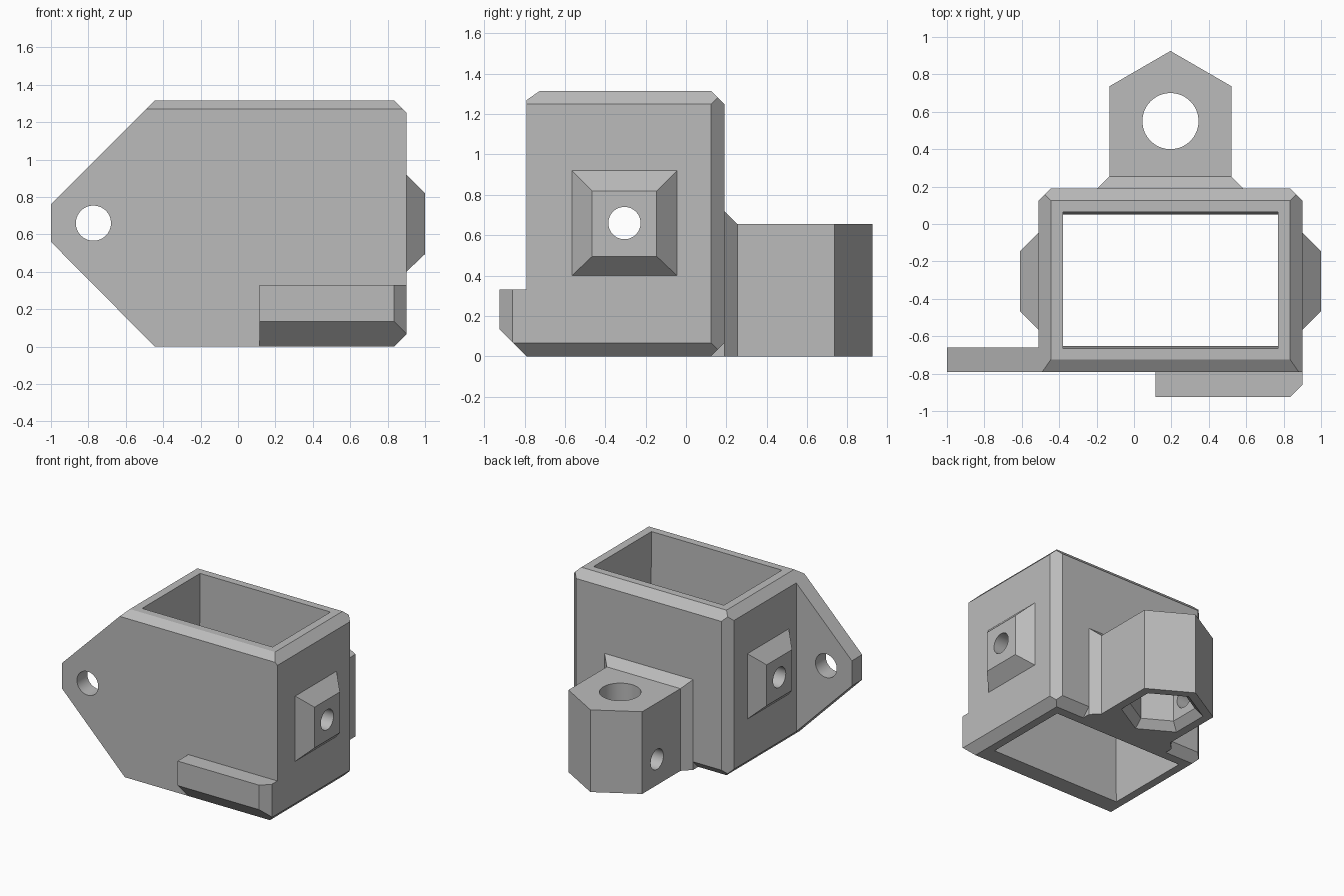
import bpy, bmesh, math
from mathutils import Vector, Matrix

cube = bpy.data.objects.get("Cube")
if cube:
    bpy.data.objects.remove(cube, do_unlink=True)

grey = bpy.data.materials.new("plain grey")
grey.use_nodes = True
grey.diffuse_color = (0.5, 0.5, 0.5, 1)
grey.node_tree.nodes["Principled BSDF"].inputs["Base Color"].default_value = (0.5, 0.5, 0.5, 1)


def hull(name, points, cuts=()):
    """Convex solid from its corners, trimmed by planes (point, outward normal)."""
    bm = bmesh.new()
    for p in points:
        bm.verts.new(p)
    bmesh.ops.convex_hull(bm, input=bm.verts[:])
    bmesh.ops.dissolve_limit(bm, angle_limit=0.01, verts=bm.verts[:], edges=bm.edges[:])
    for co, no in cuts:
        bmesh.ops.bisect_plane(bm, geom=bm.verts[:] + bm.edges[:] + bm.faces[:],
                               plane_co=co, plane_no=no, clear_outer=True)
        rim = [e for e in bm.edges if e.is_boundary]
        if rim:
            bmesh.ops.holes_fill(bm, edges=rim)
    bmesh.ops.recalc_face_normals(bm, faces=bm.faces[:])
    mesh = bpy.data.meshes.new(name)
    bm.to_mesh(mesh)
    bm.free()
    ob = bpy.data.objects.new(name, mesh)
    bpy.context.collection.objects.link(ob)
    mesh.materials.append(grey)
    return ob


def prism(name, outline, axis, a, b, cuts=()):
    """Outline in the two other axes, swept along the axis from a to b."""
    pts = []
    for d in (a, b):
        for p in outline:
            q = list(p)
            q.insert("xyz".index(axis), d)
            pts.append(q)
    return hull(name, pts, cuts)


def ring(u, v, r, n=64, turn=0):
    return [(u + r * math.cos(turn + math.tau * i / n),
             v + r * math.sin(turn + math.tau * i / n)) for i in range(n)]


def rect(u0, u1, v0, v1):
    return [(u0, v0), (u1, v0), (u1, v1), (u0, v1)]


def combine(target, tool, operation):
    mod = target.modifiers.new("join", 'BOOLEAN')
    mod.operation, mod.solver, mod.object = operation, 'EXACT', tool
    bpy.context.view_layer.update()
    ev = target.evaluated_get(bpy.context.evaluated_depsgraph_get())
    mesh = bpy.data.meshes.new_from_object(ev)
    target.modifiers.clear()
    target.data = mesh
    bpy.data.objects.remove(tool, do_unlink=True)


# Main dimensions
L, R, F, B, H = -0.51, 0.9, -0.79, 0.19, 1.315
C = 0.065
front_top = ((0, F + C, H), (0, -0.57, 0.82))

# Chamfered box body
side = [(L, C), (L + C, 0), (R - C, 0), (R, C), (R, H - C), (R - C, H), (L + C, H), (L, H - C)]
body = prism("bracket_body", side, "y", F, B, [
    front_top,
    ((0, B, H - C), (0, 1, 1)), ((0, B, C), (0, 1, -1)),
    ((R, B - C, 0), (1, 1, 0)), ((L, B - C, 0), (-1, 1, 0))])

parts = []
# Pointed front flange
flange = [(-1, 0.56), (-1, 0.76), (L + C, H), (0, H), (0, 0), (L + C, 0)]
parts.append(prism("front_flange", flange, "y", F, -0.66, [front_top]))

# Foot rail
rail = [(-0.925, 0.135), (-0.925, 0.33), (-0.7, 0.33), (-0.7, 0), (F, 0)]
parts.append(prism("foot_rail", rail, "x", 0.115, R, [
    ((R, -0.86, 0), (1, -1, 0)), ((R, 0, C), (1, 0, -1))]))

# Side bosses
for s, x in ((1, R), (-1, L)):
    outer, inner = rect(-0.565, -0.045, 0.4, 0.92), rect(-0.465, -0.145, 0.495, 0.82)
    pts = [(x + s * d, y, z) for d, o in ((-0.06, outer), (0, outer), (0.1, inner)) for y, z in o]
    parts.append(hull("side_boss", pts))

# Rear lug with a sloped collar at its root
lug_x, lug_y = 0.195, 0.55
lug = [(-0.13, 0.1), (-0.13, 0.737), (lug_x, 0.925), (0.52, 0.737), (0.52, 0.1)]
parts.append(prism("rear_lug", lug, "z", 0, 0.655))
collar = [(x, y, z) for y, g in ((B - C, C), (B, C), (B + C, 0))
          for x, z in rect(-0.13 - g, 0.52 + g, 0, 0.655 + g)]
parts.append(hull("lug_collar", collar))
for p in parts:
    combine(body, p, 'UNION')

# Openings: tapered shaft, cross hole, flange hole, lug bore and hex pocket
shaft = [(x, y, z) for z, t in ((-0.01, 0.013), (H + 0.01, 0))
         for x, y in rect(-0.38, 0.77, -0.665 + t, 0.065 - t)]
turn = math.pi / 6
sink = [(x, y, z) for z, r in ((-0.05, 0.35), (0.06, 0.24))
        for x, y in ring(lug_x, lug_y, r, 6, turn)]
cutters = [
    hull("shaft", shaft),
    prism("cross_hole", ring(-0.305, 0.66, 0.08), "x", -0.8, 1.2),
    prism("flange_hole", ring(-0.773, 0.66, 0.094), "y", -1, -0.5),
    prism("lug_bore", ring(lug_x, lug_y, 0.15), "z", 0.2, 1),
    prism("hex_pocket", ring(lug_x, lug_y, 0.24, 6, turn), "z", -0.02, 0.4),
    hull("pocket_sink", sink),
    prism("lug_side_hole", ring(lug_y, 0.205, 0.08), "x", -0.4, 0.1),
]
for c in cutters:
    combine(body, c, 'DIFFERENCE')

bpy.ops.object.select_all(action='DESELECT')
body.select_set(True)
bpy.context.view_layer.objects.active = body
bpy.ops.object.shade_smooth_by_angle(angle=math.radians(20))
